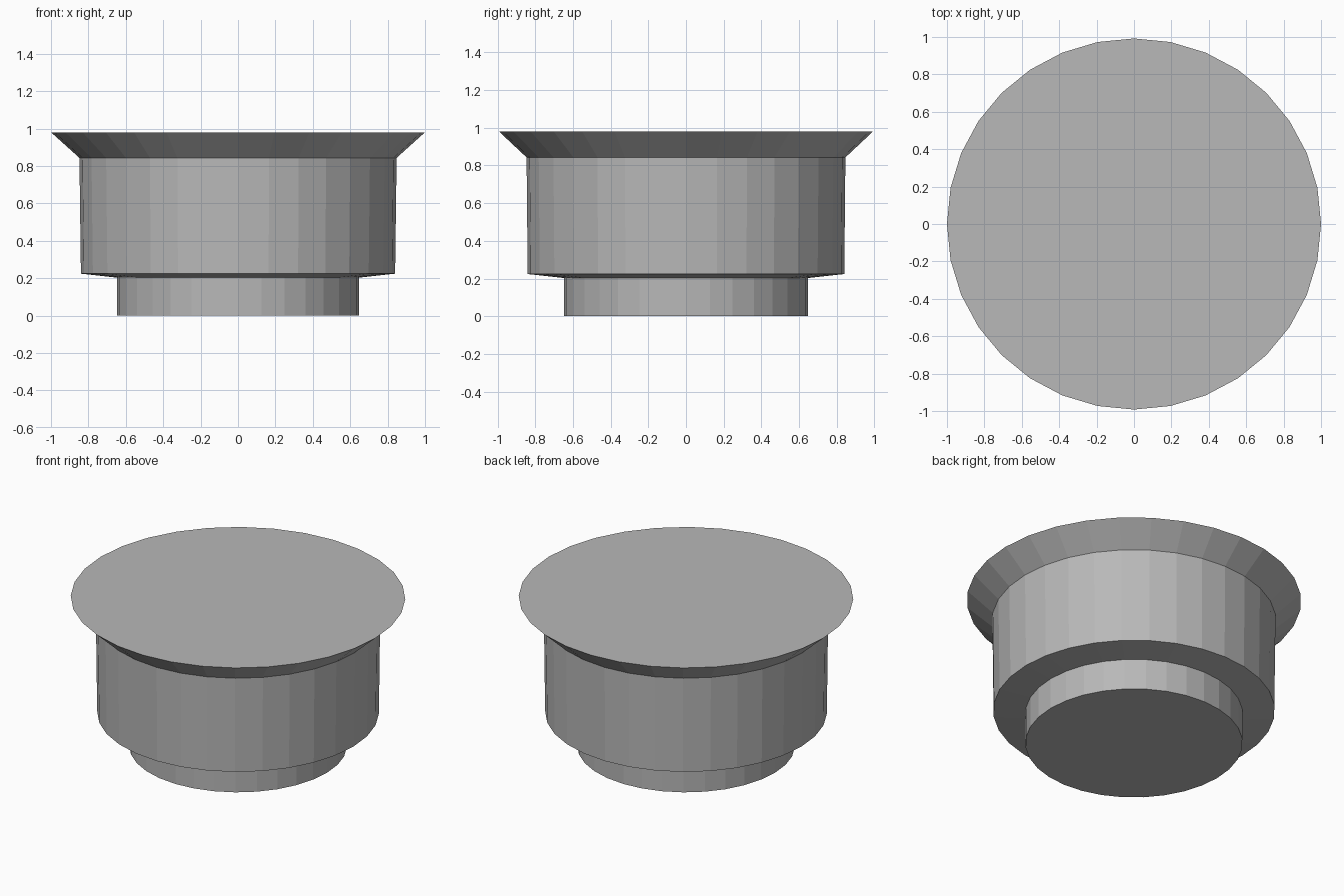
import bpy, bmesh
from math import cos, sin, tau

if "Cube" in bpy.data.objects:
    bpy.data.objects.remove(bpy.data.objects["Cube"])

SIDES = 32


def lathe(name, profile):
    """Closed flat-shaded solid of revolution from (x radius, y radius, z) points."""
    bm = bmesh.new()
    rings = [[bm.verts.new((rx * cos(tau * i / SIDES), ry * sin(tau * i / SIDES), z))
              for i in range(SIDES)] for rx, ry, z in profile]
    for low, high in zip(rings, rings[1:]):
        for i in range(SIDES):
            j = (i + 1) % SIDES
            bm.faces.new((low[i], low[j], high[j], high[i]))
    bm.faces.new(rings[0][::-1])
    bm.faces.new(rings[-1])
    mesh = bpy.data.meshes.new(name)
    bm.to_mesh(mesh)
    bm.free()
    obj = bpy.data.objects.new(name, mesh)
    bpy.context.collection.objects.link(obj)
    return obj


# One continuous body: foot, undercut step, drum wall, flared rim, flat top
body = lathe("stepped_round_body", [
    (0.648, 0.648, 0.0),
    (0.648, 0.648, 0.203),
    (0.84, 0.84, 0.224),
    (0.848, 0.846, 0.843),
    (1.0, 0.992, 0.98),
])

# Darker grey finish
grey = bpy.data.materials.new("dark_grey")
grey.diffuse_color = (0.48, 0.48, 0.48, 1)
grey.use_nodes = True
grey.node_tree.nodes["Principled BSDF"].inputs["Base Color"].default_value = grey.diffuse_color
body.data.materials.append(grey)
